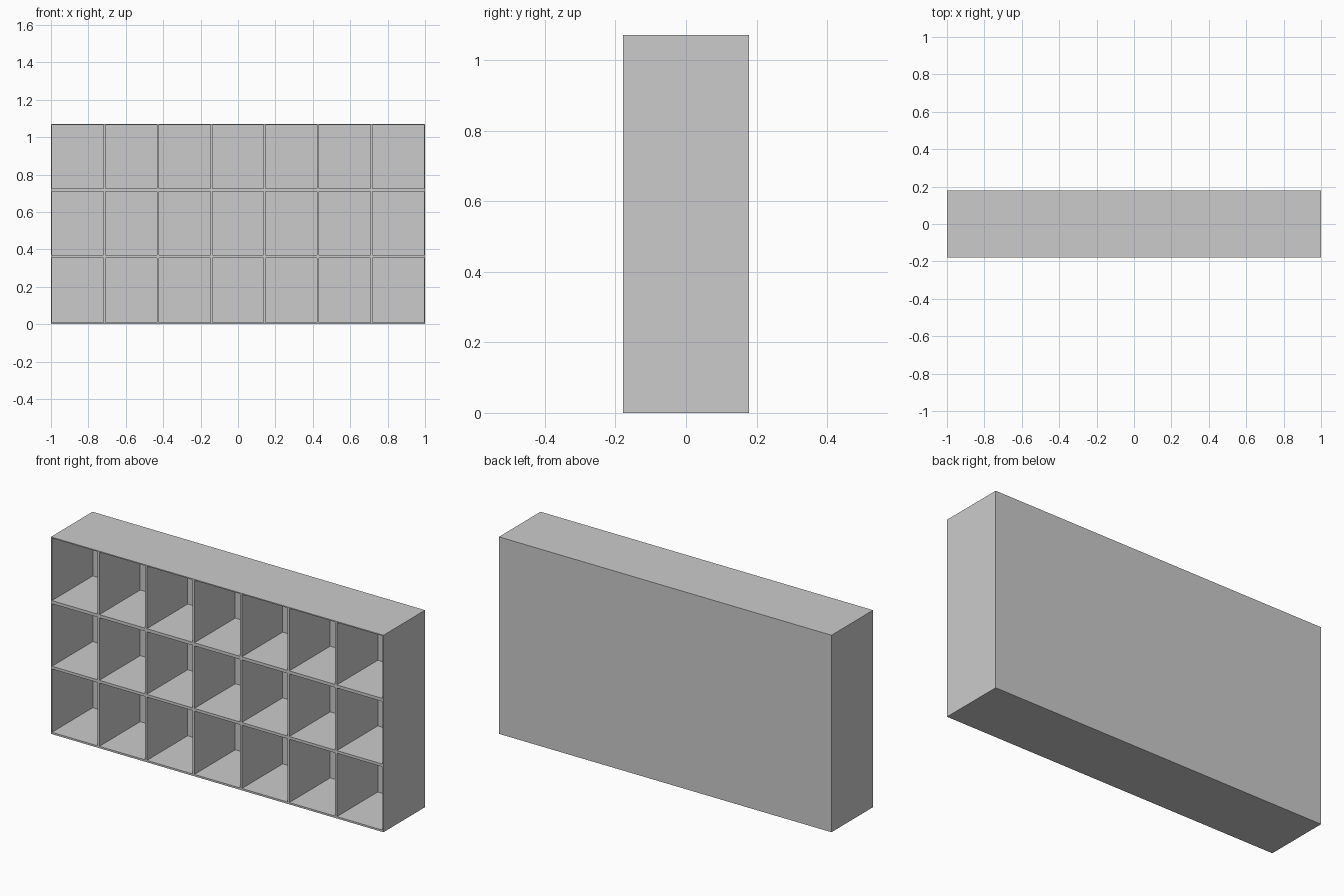
import bpy

if "Cube" in bpy.data.objects:
    bpy.data.objects.remove(bpy.data.objects["Cube"])

W, D, H = 2.0, 0.357, 1.071      # overall size
COLS = 7
SIDE, DIVIDER, BACK = 0.006, 0.011, 0.006
# clear height range of each row of compartments
ROWS = [(0.010, 0.354), (0.369, 0.709), (0.726, 1.065)]


def box(name, x0, x1, y0, y1, z0, z1):
    bpy.ops.mesh.primitive_cube_add(
        size=1, location=((x0 + x1) / 2, (y0 + y1) / 2, (z0 + z1) / 2))
    ob = bpy.context.object
    ob.name = name
    ob.scale = (x1 - x0, y1 - y0, z1 - z0)
    bpy.ops.object.transform_apply(location=False, rotation=False, scale=True)
    return ob


# solid cabinet block
cabinet = box("cabinet", -W / 2, W / 2, -D / 2, D / 2, 0, H)

# compartment cutters, open at the front
pitch = W / COLS
cutters = []
for c in range(COLS):
    x0 = -W / 2 + c * pitch + (SIDE if c == 0 else DIVIDER / 2)
    x1 = -W / 2 + (c + 1) * pitch - (SIDE if c == COLS - 1 else DIVIDER / 2)
    for z0, z1 in ROWS:
        cutters.append(box("compartment_cutter", x0, x1, -D / 2 - 0.1, D / 2 - BACK, z0, z1))

# join the cutters and carve the compartments
bpy.ops.object.select_all(action='DESELECT')
for ob in cutters:
    ob.select_set(True)
bpy.context.view_layer.objects.active = cutters[0]
bpy.ops.object.join()
cutter = bpy.context.object

mod = cabinet.modifiers.new("compartments", 'BOOLEAN')
mod.operation = 'DIFFERENCE'
mod.solver = 'EXACT'
mod.object = cutter
bpy.context.view_layer.objects.active = cabinet
bpy.ops.object.modifier_apply(modifier=mod.name)
bpy.data.objects.remove(cutter, do_unlink=True)
